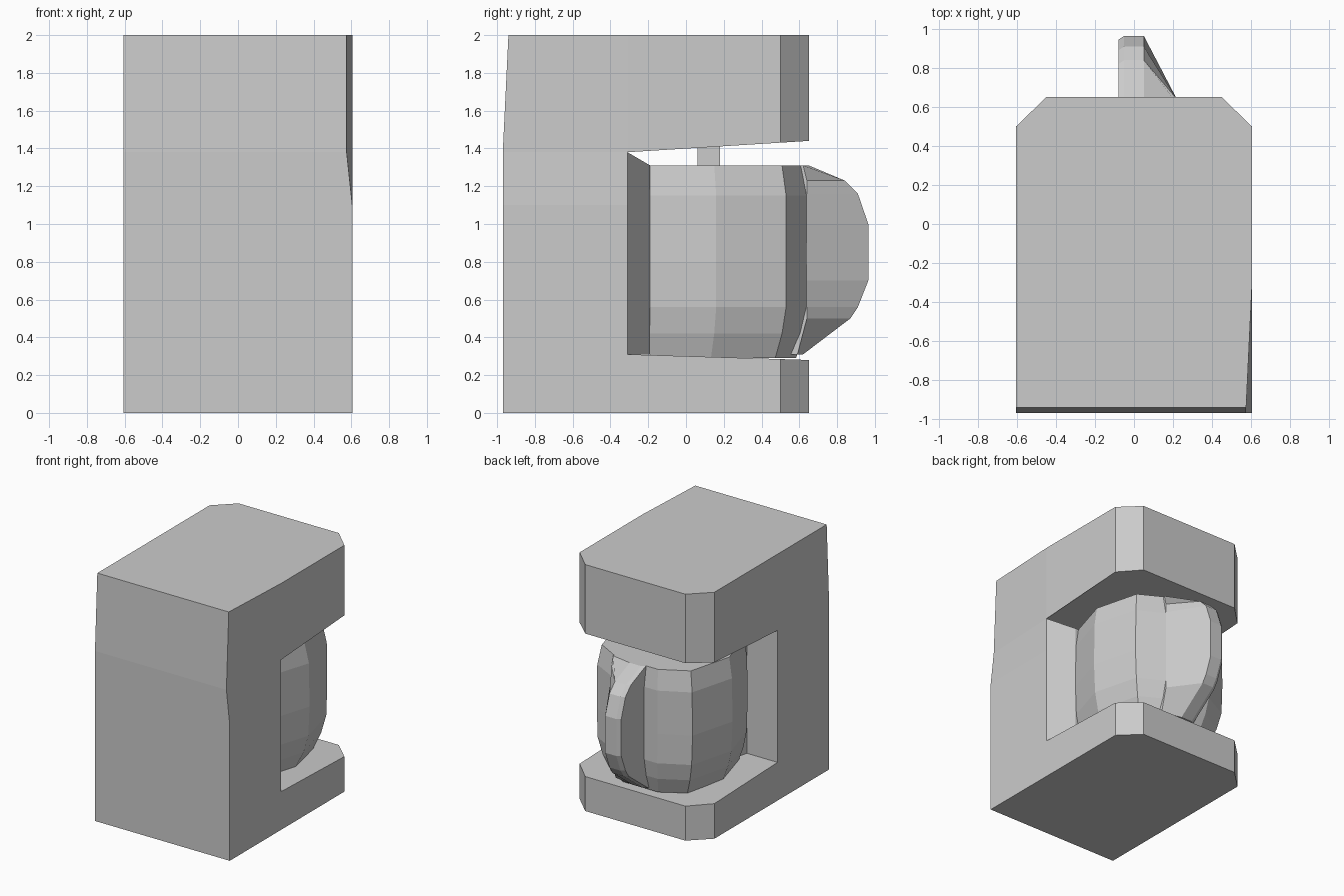
import bpy
import bmesh

if "Cube" in bpy.data.objects:
    bpy.data.objects.remove(bpy.data.objects["Cube"], do_unlink=True)

grey = bpy.data.materials.new("light_grey")
grey.use_nodes = True
grey.diffuse_color = (0.6, 0.6, 0.6, 1)
grey.node_tree.nodes["Principled BSDF"].inputs["Base Color"].default_value = grey.diffuse_color


def loft(name, rings):
    """Join matching rings of points into a closed, flat-shaded solid."""
    bm = bmesh.new()
    loops = [[bm.verts.new(p) for p in ring] for ring in rings]
    n = len(loops[0])
    for low, high in zip(loops, loops[1:]):
        for i in range(n):
            j = (i + 1) % n
            bm.faces.new((low[i], low[j], high[j], high[i]))
    bm.faces.new(loops[0][::-1])
    bm.faces.new(loops[-1])
    bmesh.ops.recalc_face_normals(bm, faces=bm.faces)
    mesh = bpy.data.meshes.new(name)
    bm.to_mesh(mesh)
    bm.free()
    mesh.materials.append(grey)
    obj = bpy.data.objects.new(name, mesh)
    bpy.context.collection.objects.link(obj)
    return obj


def ring(outline, z):
    return [(x, y, z) for x, y in outline]


W, FRONT, WALL, BACK = 0.605, -0.97, -0.31, 0.65


def slab(front_y, corner_x, height):
    """Plan of the housing with chamfered rear corners; height depends on y."""
    plan = [(-W, front_y), (corner_x, front_y), (W, WALL), (W, 0.5),
            (0.45, BACK), (-0.45, BACK), (-W, 0.5), (-W, WALL)]
    return [(x, y, height(y)) for x, y in plan]


def slope(start, end):
    return lambda y: start + (end - start) * max(0, y - WALL) / (BACK - WALL)


# Housing: base, upright column and overhanging head
loft("base", [slab(FRONT, W, lambda y: 0), slab(FRONT, W, slope(0.31, 0.28))])
loft("head", [slab(FRONT, 0.575, slope(1.38, 1.44)),
              slab(-0.94, 0.575, lambda y: 2)])


def column_plan(corner_x):
    return [(-W, FRONT), (corner_x, FRONT), (W, WALL), (-W, WALL)]


loft("column", [ring(column_plan(x), z)
                for x, z in ((W, 0.31), (W, 1.1), (0.575, 1.38))])

# Slanted wall beside the jug
wedge = [(W, WALL), (0.42, -0.19), (-0.3, -0.19), (-0.33, WALL)]
wedge_top = [(W, WALL, 1.38), (0.42, -0.19, 1.31), (-0.3, -0.19, 1.31), (-0.33, WALL, 1.38)]
loft("inner_wall", [ring(wedge, 0.31), wedge_top])

# Faceted jug, tapered at the foot and rim
half = [(0.42, -0.19), (0.53, 0.16), (0.43, 0.53), (0.2, 0.65)]
jug_plan = half + [(-x, y) for x, y in reversed(half)]
jug_rings = []
for z, sx, sy in ((0.29, 0.8, 0.92), (0.42, 0.91, 0.97), (0.56, 0.98, 1),
                  (0.8, 1, 1), (1.15, 0.99, 1), (1.31, 0.93, 0.97)):
    jug_rings.append([(x * sx, -0.19 + (y + 0.19) * sy, z) for x, y in jug_plan])
loft("jug", jug_rings)

# Tapering handle with a rounded rear profile
handle_rings = []
for z, tip in ((0.31, 0.62), (0.5, 0.87), (0.56, 0.91), (0.7, 0.965),
               (1.0, 0.965), (1.16, 0.91), (1.23, 0.84), (1.31, 0.65)):
    root = min(0.64, tip - 0.03)
    handle_rings.append(ring([(-0.08, 0.5), (-0.08, tip - 0.02), (-0.05, tip),
                              (0.05, tip), (0.22, root), (0.22, 0.5)], z))
loft("handle", handle_rings)

# Drip spout between head and jug
spout = [(-0.06, 0.06), (0.06, 0.06), (0.06, 0.18), (-0.06, 0.18)]
loft("spout", [ring(spout, 1.3), ring(spout, 1.42)])
